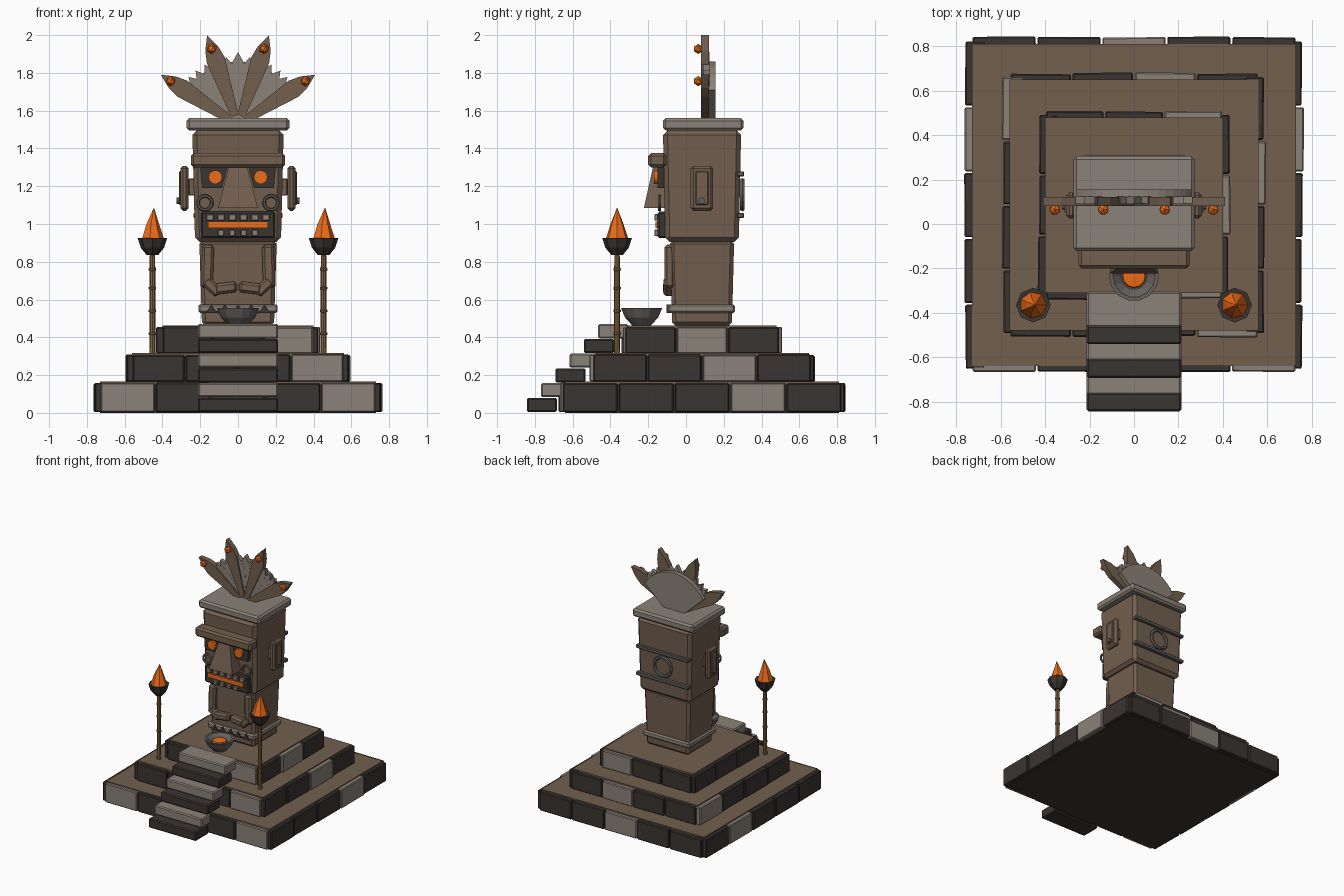
import bpy, bmesh, random
from math import sin, cos, pi, radians
from mathutils import Matrix, Vector

if "Cube" in bpy.data.objects:
    bpy.data.objects.remove(bpy.data.objects["Cube"])

random.seed(4)


def mat(name, rgb):
    m = bpy.data.materials.new(name)
    m.diffuse_color = (*rgb, 1)
    m.use_nodes = True
    m.node_tree.nodes["Principled BSDF"].inputs["Base Color"].default_value = m.diffuse_color
    return m


WOOD = mat("wood_brown", (0.17, 0.115, 0.078))
DARK = mat("dark_stone", (0.042, 0.035, 0.031))
LIGHT = mat("light_stone", (0.26, 0.225, 0.19))
GREY = mat("bowl_stone", (0.13, 0.12, 0.11))
BAMBOO = mat("bamboo", (0.23, 0.13, 0.05))
GLOW = mat("orange_glow", (0.85, 0.15, 0.01))


def finish(name, bm, material):
    bmesh.ops.recalc_face_normals(bm, faces=bm.faces[:])
    me = bpy.data.meshes.new(name)
    bm.to_mesh(me)
    bm.free()
    me.materials.append(material)
    ob = bpy.data.objects.new(name, me)
    bpy.context.collection.objects.link(ob)
    return ob


def box(name, x, y, z, material, bevel=0.008, taper=1.0, tilt=0.0, yaw=0.0):
    """Bevelled block from (min, max) ranges; taper scales the bottom, tilt turns about y."""
    bm = bmesh.new()
    bmesh.ops.create_cube(bm, size=1)
    size = Vector((x[1] - x[0], y[1] - y[0], z[1] - z[0]))
    for v in bm.verts:
        k = taper if v.co.z < 0 else 1
        v.co = Vector((v.co.x * size.x * k, v.co.y * size.y * k, v.co.z * size.z))
    if bevel:
        bmesh.ops.bevel(bm, geom=bm.edges[:], offset=bevel, segments=1, affect='EDGES')
    ob = finish(name, bm, material)
    ob.location = (sum(x) / 2, sum(y) / 2, sum(z) / 2)
    ob.rotation_euler = (0, tilt, yaw)
    return ob


def plate(name, pts, y0, y1, material):
    """Flat x-z outline extruded from y0 to y1."""
    bm = bmesh.new()
    f = bm.faces.new([bm.verts.new((px, y0, pz)) for px, pz in pts])
    ext = bmesh.ops.extrude_face_region(bm, geom=[f])
    for v in ext['geom']:
        if isinstance(v, bmesh.types.BMVert):
            v.co.y = y1
    return finish(name, bm, material)


def lathe(name, profile, centre, material, sides=8, axis='Z'):
    """Closed r-z profile spun around an axis."""
    bm = bmesh.new()
    rings = [[bm.verts.new((r * cos(2 * pi * i / sides), r * sin(2 * pi * i / sides), h))
              for i in range(sides)] for r, h in profile]
    for a, b in zip(rings, rings[1:]):
        for i in range(sides):
            j = (i + 1) % sides
            bm.faces.new((a[i], a[j], b[j], b[i]))
    bmesh.ops.remove_doubles(bm, verts=bm.verts[:], dist=1e-5)
    if axis == 'Y':
        bm.transform(Matrix.Rotation(pi / 2, 4, 'X'))
    ob = finish(name, bm, material)
    ob.location = centre
    return ob


def ring(name, centre, R, r, material):
    prof = [(R + r * cos(a * pi / 3), r * sin(a * pi / 3)) for a in range(7)]
    return lathe(name, prof, centre, material, 16, 'Y')


# Stepped platform: half width, y range, z range, light/dark per side (front, back, left, right)
tiers = [(0.73, -0.64, 0.81, 0.005, 0.16, "LDDDL", "DDLDD", "DDDLD", "DDDLD"),
         (0.56, -0.48, 0.65, 0.165, 0.31, "DDDL", "DDLD", "DDDL", "DDLD"),
         (0.40, -0.31, 0.48, 0.315, 0.457, "DDL", "DDL", "DDD", "DLD")]
for t, (w, y0, y1, z0, z1, *sides) in enumerate(tiers):
    box(f"tier_core_{t}", (-w, w), (y0, y1), (z0 - 0.005, z1 - 0.01), DARK, 0)
    box(f"tier_top_{t}", (-w, w), (y0, y1), (z1 - 0.015, z1 + 0.006), WOOD, 0)
    for s, pattern in enumerate(sides):
        lo, hi = (-w, w) if s < 2 else (y0 - 0.015, y1 + 0.015)
        step = (hi - lo) / len(pattern)
        for i, c in enumerate(pattern):
            along = (lo + i * step + 0.004, lo + (i + 1) * step - 0.004)
            out = 0.028 + random.uniform(-0.005, 0.006)
            across = [(y0 - out, y0 + 0.06), (y1 - 0.06, y1 + out),
                      (-w - out, -w + 0.06), (w - 0.06, w + out)][s]
            bx, by = (along, across) if s < 2 else (across, along)
            box(f"tier_{t}_block_{s}_{i}", bx, by, (z0, z1 - random.uniform(0, 0.006)),
                LIGHT if c == "L" else DARK, 0.006, yaw=random.uniform(-0.012, 0.012))

# Staircase
for i in range(6):
    f = -0.843 + 0.0755 * i
    box(f"stair_{i}", (-0.213, 0.213), (f, f + 0.16), (0.005 + 0.078 * i, 0.08 + 0.078 * i),
        LIGHT if i % 2 else DARK, 0.008)

# Totem body, head and cap
box("body", (-0.205, 0.205), (-0.085, 0.255), (0.46, 0.915), WOOD, 0.02, 0.93)
box("body_band", (-0.21, 0.21), (-0.095, 0.26), (0.53, 0.575), LIGHT, 0.01)
for i in range(5):
    x = -0.14 + 0.07 * i
    plate(f"band_tooth_{i}", [(x - 0.03, 0.53), (x + 0.03, 0.53), (x, 0.575)], -0.103, -0.08, DARK)
box("head", (-0.242, 0.242), (-0.122, 0.292), (0.905, 1.495), WOOD, 0.024, 0.94)
box("cap", (-0.272, 0.272), (-0.122, 0.305), (1.495, 1.56), LIGHT, 0.014)

# Face
box("brow", (-0.25, 0.25), (-0.2, -0.105), (1.3, 1.375), WOOD, 0.014)
nose = plate("nose", [(-0.05, 1.30), (0.05, 1.30), (0.105, 1.085), (-0.105, 1.085)], -0.175, -0.1, WOOD)
for v in nose.data.vertices:
    if v.co.y < -0.15 and v.co.z < 1.2:
        v.co.y = -0.223
box("mouth", (-0.197, 0.197), (-0.15, -0.1), (0.925, 1.065), DARK, 0.01)
box("mouth_glow", (-0.16, 0.16), (-0.162, -0.14), (0.978, 1.012), GLOW, 0)
for i in range(6):
    x = -0.148 + 0.0592 * i
    box(f"upper_tooth_{i}", (x - 0.02, x + 0.02), (-0.168, -0.14), (1.018, 1.052), LIGHT, 0.004)
for i in range(4):
    x = -0.09 + 0.06 * i
    box(f"lower_tooth_{i}", (x - 0.016, x + 0.016), (-0.168, -0.14), (0.936, 0.97), LIGHT, 0.004)

for s, side in ((-1, "left"), (1, "right")):
    plate(f"eye_socket_{side}", [(s * 0.055, 1.305), (s * 0.2, 1.305), (s * 0.19, 1.19), (s * 0.085, 1.19)],
          -0.15, -0.1, DARK)
    lathe(f"eye_{side}", [(0, 0), (0.036, 0), (0.036, 0.03), (0, 0.03)], (s * 0.12, -0.14, 1.248), GLOW, 14, 'Y')
    ring(f"cheek_ring_{side}", (s * 0.175, -0.14, 1.112), 0.037, 0.009, GREY)
    # Ears with inner panel and stud
    box(f"ear_{side}", sorted((s * 0.215, s * 0.262)), (0.055, 0.115), (1.15, 1.24), WOOD, 0.004)
    box(f"ear_plate_{side}", sorted((s * 0.262, s * 0.305)), (0.025, 0.143), (1.07, 1.308), WOOD, 0.014)
    box(f"ear_inner_{side}", sorted((s * 0.295, s * 0.312)), (0.05, 0.118), (1.1, 1.28), WOOD, 0.005)
    stud = lathe(f"ear_stud_{side}", [(0, -0.01), (0.018, -0.01), (0.018, 0.01), (0, 0.01)],
                 (s * 0.315, 0.083, 1.123), GREY, 8)
    stud.rotation_euler = (0, pi / 2, 0)
    # Folded arms
    box(f"upper_arm_{side}", sorted((s * 0.13, s * 0.193)), (-0.115, -0.06), (0.66, 0.89), WOOD, 0.014,
        tilt=s * -0.03)
    box(f"forearm_{side}", sorted((s * 0.085, s * 0.19)), (-0.118, -0.06), (0.64, 0.695), WOOD, 0.012,
        tilt=s * -0.75)
    box(f"hand_{side}", sorted((s * 0.005, s * 0.125)), (-0.122, -0.06), (0.632, 0.69), WOOD, 0.014,
        tilt=s * 0.12)

# Back ornament
for z in (1.045, 1.265):
    box("back_band", (-0.236, 0.236), (0.27, 0.308), (z - 0.014, z + 0.014), GREY, 0.005)
ring("back_ring", (0, 0.298, 1.155), 0.075, 0.013, GREY)


# Feather headdress
def feather(name, deg, length, width, y0, y1, material):
    a = radians(deg)
    shape = [(-0.2, 0.1), (0.2, 0.1), (0.5, 0.72), (0.36, 0.85), (0, 1), (-0.36, 0.85), (-0.5, 0.72)]
    pts = [(u * width * cos(a) + v * length * sin(a), 1.525 - u * width * sin(a) + v * length * cos(a))
           for u, v in shape]
    return plate(name, pts, y0, y1, material)


for i, deg in enumerate((-57, -19, 19, 57)):
    length = 0.502 if abs(deg) < 30 else 0.487
    feather(f"tall_feather_{i}", deg, length, 0.1, 0.08, 0.122, WOOD)
    a = radians(deg)
    bm = bmesh.new()
    bmesh.ops.create_icosphere(bm, subdivisions=1, radius=0.027)
    gem = finish(f"feather_gem_{i}", bm, GLOW)
    gem.location = (0.425 * sin(a), 0.065, 1.525 + 0.425 * cos(a))
for i, deg in enumerate((-46, -38, -29, -10, 0, 10, 29, 38, 46)):
    feather(f"short_feather_{i}", deg, 0.385 if deg == 0 else 0.365, 0.09, 0.09 + 0.001 * (i % 3), 0.124, LIGHT)
fan = [(0.3 * sin(radians(d)), 1.56 + 0.3 * cos(radians(d))) for d in range(-60, 61, 8)]
plate("fan_back", [(-0.09, 1.555)] + fan + [(0.09, 1.555)], 0.122, 0.155, LIGHT)

# Offering bowl with glowing centre
lathe("offering_bowl", [(0, 0.462), (0.05, 0.462), (0.09, 0.505), (0.112, 0.555), (0.095, 0.555), (0.06, 0.525), (0, 0.525)],
      (0, -0.235, 0), GREY, 14)
lathe("offering_glow", [(0, 0.52), (0.055, 0.52), (0.05, 0.54), (0, 0.545)], (0, -0.235, 0), GLOW, 12)

# Torches
for s, side in ((-1, "left"), (1, "right")):
    at = (s * 0.453, -0.365, 0)
    pole = [(0, 0.31), (0.017, 0.31)]
    for z in (0.42, 0.54, 0.66, 0.76):
        pole += [(0.015, z - 0.008), (0.02, z - 0.005), (0.02, z + 0.005), (0.015, z + 0.008)]
    lathe(f"torch_pole_{side}", pole + [(0.014, 0.85), (0, 0.85)], at, BAMBOO, 8)
    lathe(f"torch_bowl_{side}", [(0, 0.835), (0.03, 0.835), (0.062, 0.875), (0.078, 0.925), (0, 0.915)], at, DARK, 8)
    flame = lathe(f"flame_{side}", [(0, 0.91), (0.062, 0.918), (0.035, 1.0), (0, 1.088)], at, GLOW, 7)
    for v in flame.data.vertices:
        if v.co.z > 1.05:
            v.co.x += 0.008
